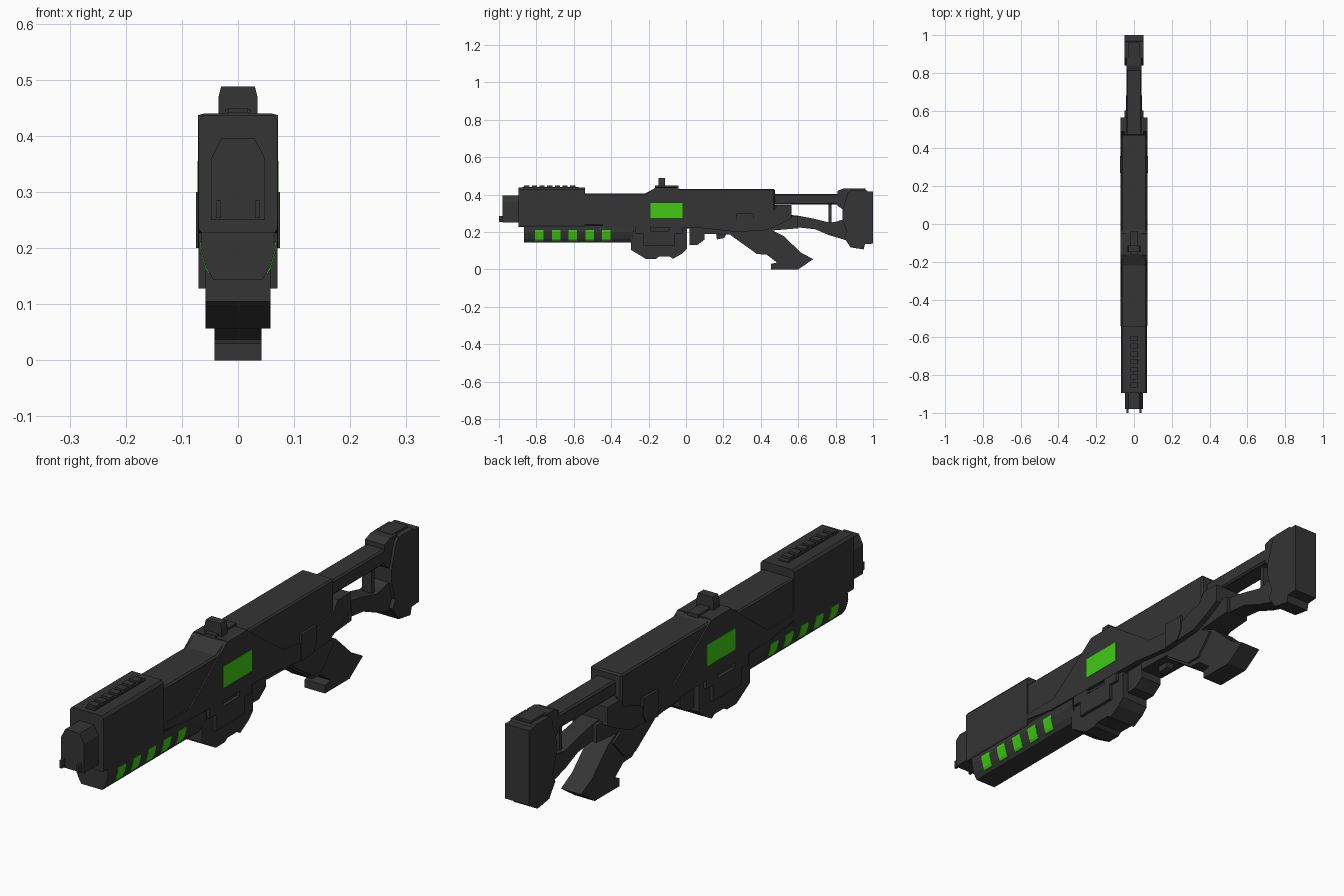
import bpy, bmesh

def material(name, colour):
    m = bpy.data.materials.new(name)
    m.diffuse_color = colour
    return m

DARK = material("dark_metal", (0.035, 0.035, 0.035, 1))
GREEN = material("green_glow", (0.05, 0.6, 0.006, 1))

def prism(name, pts, lo, hi, axis="x", bevel=0.0, mat=DARK, mirror=False):
    """Extrude a profile: axis x takes (y, z) points, axis y takes (x, z) points."""
    place = (lambda p, t: (t, p[0], p[1])) if axis == "x" else (lambda p, t: (p[0], t, p[1]))
    bm = bmesh.new()
    a = [bm.verts.new(place(p, lo)) for p in pts]
    b = [bm.verts.new(place(p, hi)) for p in pts]
    bm.faces.new(a)
    bm.faces.new(b)
    for i in range(len(pts)):
        j = (i + 1) % len(pts)
        bm.faces.new((a[i], a[j], b[j], b[i]))
    bmesh.ops.recalc_face_normals(bm, faces=bm.faces)
    me = bpy.data.meshes.new(name)
    bm.to_mesh(me)
    bm.free()
    ob = bpy.data.objects.new(name, me)
    bpy.context.collection.objects.link(ob)
    me.materials.append(mat)
    if bevel:
        mod = ob.modifiers.new("bevel", "BEVEL")
        mod.width, mod.segments, mod.limit_method = bevel, 1, "ANGLE"
    if mirror:
        ob.modifiers.new("mirror", "MIRROR")
    return ob

def slab(name, pts, half, **kw):
    return prism(name, pts, -half, half, **kw)

def box(name, half, y0, y1, z0, z1, **kw):
    return slab(name, [(y0, z0), (y1, z0), (y1, z1), (y0, z1)], half, **kw)

def section(name, right, y0, y1, **kw):
    """Left-right symmetric cross-section run along y."""
    return prism(name, right + [(-x, z) for x, z in reversed(right)], y0, y1, axis="y", **kw)

# Muzzle and its prongs
section("muzzle", [(0.048, 0.25), (0.048, 0.36), (0.03, 0.395)], -0.98, -0.88)
prism("muzzle_prong", [(-1.0, 0.255), (-0.97, 0.255), (-0.97, 0.285), (-1.0, 0.285)],
      0.03, 0.039, mirror=True)

# Front shroud with top rail
section("front_shroud", [(0.066, 0.228), (0.07, 0.235), (0.07, 0.427), (0.062, 0.437)], -0.895, -0.54)
box("rail_base", 0.02, -0.875, -0.575, 0.43, 0.442)
for i in range(7):
    y = -0.865 + i * 0.041
    box(f"rail_tooth_{i}", 0.018, y, y + 0.027, 0.44, 0.45)

# Upper body
slab("upper_body", [(-0.55, 0.235), (-0.55, 0.405), (-0.22, 0.405), (-0.165, 0.435),
                    (-0.05, 0.435), (-0.03, 0.43), (0.475, 0.43), (0.475, 0.235)], 0.066, bevel=0.006)

# Lower receiver, stepping down from the side plates
slab("lower_receiver", [(-0.4, 0.22), (-0.4, 0.26), (0.4, 0.29), (0.47, 0.345), (0.565, 0.345),
                        (0.565, 0.285), (0.6, 0.285), (0.6, 0.22), (0.42, 0.205), (0.3, 0.185),
                        (0.1, 0.19), (0.1, 0.22)], 0.05)

# Raised side plates
prism("side_plate", [(-0.54, 0.25), (-0.54, 0.272), (-0.385, 0.272), (-0.22, 0.395), (-0.165, 0.437),
                     (-0.05, 0.437), (0.17, 0.28), (0.27, 0.268), (0.36, 0.272), (0.41, 0.295),
                     (0.46, 0.305), (0.49, 0.345), (0.565, 0.345), (0.565, 0.275), (0.5, 0.24),
                     (0.43, 0.21), (0.27, 0.2), (0.1, 0.22), (-0.4, 0.23)],
      0.04, 0.071, mirror=True)
section("body_ridge", [(0.071, 0.41), (0.071, 0.437), (0.06, 0.44)], -0.165, -0.05)
prism("grip_mount_plate", [(0.27, 0.2), (0.27, 0.3), (0.36, 0.3), (0.36, 0.24), (0.34, 0.205)],
      0.05, 0.075, mirror=True)

# Green side screens
prism("side_screen", [(-0.19, 0.275), (-0.02, 0.275), (-0.02, 0.355), (-0.19, 0.355)],
      0.06, 0.0725, mat=GREEN, mirror=True)

# Sight
box("sight_base", 0.022, -0.165, -0.04, 0.435, 0.448)
section("sight", [(0.035, 0.44), (0.035, 0.468), (0.03, 0.488)], -0.147, -0.113)

# Fore-end with glowing windows
section("fore_end", [(0.064, 0.235), (0.067, 0.2), (0.057, 0.165), (0.043, 0.143)], -0.865, -0.28)
for i in range(5):
    y = -0.807 + i * 0.0895
    prism(f"fore_end_window_{i}", [(0.04, 0.21), (0.0685, 0.21), (0.0685, 0.2), (0.0585, 0.164),
                                   (0.053, 0.155), (0.04, 0.155)],
          y, y + 0.046, axis="y", mat=GREEN, mirror=True)

# Magazine housing with U-shaped side brackets
slab("magazine", [(-0.295, 0.235), (-0.295, 0.105), (-0.215, 0.057), (-0.16, 0.057), (-0.145, 0.068),
                  (-0.085, 0.068), (-0.07, 0.057), (-0.02, 0.085), (0.005, 0.11), (0.005, 0.235)], 0.058)
prism("magazine_bracket", [(-0.27, 0.23), (-0.27, 0.19), (-0.23, 0.19), (-0.23, 0.128), (-0.06, 0.128),
                           (-0.06, 0.19), (-0.02, 0.19), (-0.02, 0.23), (-0.09, 0.23), (-0.09, 0.205),
                           (-0.19, 0.205), (-0.19, 0.23)], 0.04, 0.07, mirror=True)

# Trigger area
slab("magazine_catch", [(0.018, 0.23), (0.018, 0.13), (0.06, 0.13), (0.1, 0.16), (0.1, 0.23)], 0.045)
slab("trigger", [(0.16, 0.2), (0.165, 0.16), (0.205, 0.168), (0.22, 0.2)], 0.015)

# Pistol grip
slab("grip", [(0.22, 0.2), (0.25, 0.175), (0.38, 0.082), (0.43, 0.08), (0.487, 0.037), (0.455, 0.03),
              (0.455, 0.0), (0.6, 0.0), (0.68, 0.055), (0.615, 0.09), (0.52, 0.18), (0.45, 0.215)],
     0.042)
slab("grip_collar", [(0.24, 0.2), (0.26, 0.175), (0.37, 0.1), (0.43, 0.1), (0.5, 0.18), (0.44, 0.215)], 0.05)

# Skeleton stock
box("stock_bar", 0.04, 0.46, 0.87, 0.347, 0.403, bevel=0.006)
slab("stock_strut", [(0.48, 0.3), (0.6, 0.287), (0.68, 0.272), (0.77, 0.25), (0.81, 0.257), (0.87, 0.28),
                     (0.9, 0.13), (0.86, 0.155), (0.76, 0.185), (0.69, 0.215), (0.6, 0.225), (0.48, 0.22)], 0.035)
box("stock_post", 0.02, 0.762, 0.778, 0.245, 0.35)
slab("stock_cap", [(0.81, 0.34), (0.81, 0.42), (0.84, 0.432), (0.885, 0.432), (0.885, 0.3), (0.84, 0.32)], 0.04)
slab("butt", [(0.865, 0.41), (0.88, 0.425), (0.965, 0.425), (0.97, 0.418), (1.0, 0.418), (1.0, 0.138),
              (0.957, 0.135), (0.95, 0.107), (0.88, 0.118), (0.845, 0.17), (0.86, 0.2), (0.838, 0.27), (0.838, 0.32)], 0.05)
box("butt_cap", 0.03, 0.87, 0.96, 0.42, 0.434)
